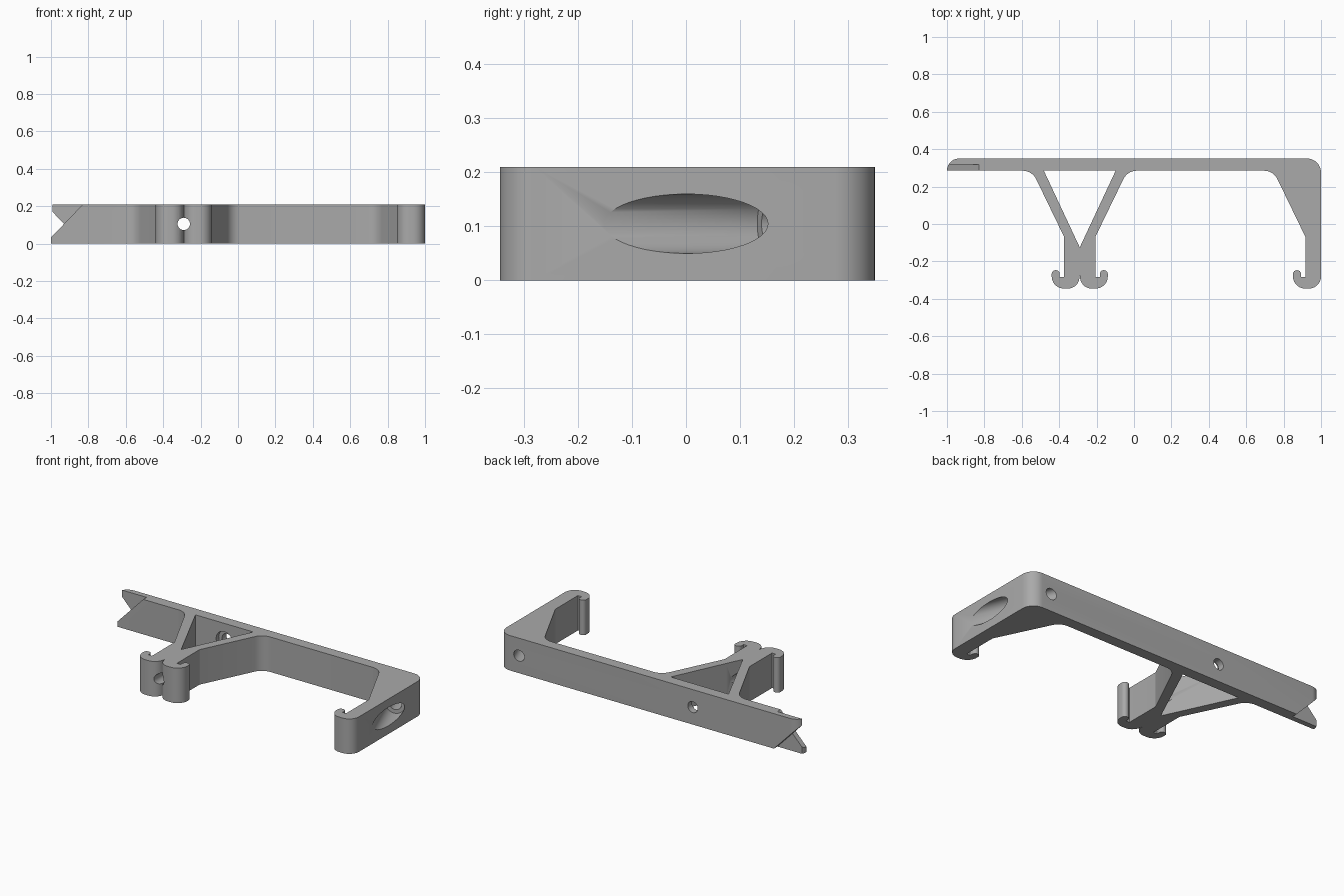
import bpy, bmesh, math
from mathutils import Vector

if "Cube" in bpy.data.objects:
    bpy.data.objects.remove(bpy.data.objects["Cube"])

HEIGHT = 0.21
MID = HEIGHT / 2
STEM_X = -0.29
BAR_FRONT, BAR_BACK = 0.285, 0.35

grey = bpy.data.materials.new("plain grey")
grey.use_nodes = True
grey.diffuse_color = (0.4, 0.4, 0.4, 1)
grey.node_tree.nodes["Principled BSDF"].inputs["Base Color"].default_value = (0.4, 0.4, 0.4, 1)


def rounded(corners):
    """Replace every (x, y, radius) corner by an arc."""
    points = []
    for i, (x, y, r) in enumerate(corners):
        p = Vector((x, y))
        if r == 0:
            points.append(p)
            continue
        a = (Vector(corners[i - 1][:2]) - p).normalized()
        b = (Vector(corners[(i + 1) % len(corners)][:2]) - p).normalized()
        half = a.angle(b) / 2
        centre = p + (a + b).normalized() * (r / math.sin(half))
        start = p + a * (r / math.tan(half)) - centre
        end = p + b * (r / math.tan(half)) - centre
        sweep = math.pi - 2 * half
        steps = max(3, round(sweep / math.radians(9)))
        for k in range(steps + 1):
            t = k / steps
            arc = (start * math.sin((1 - t) * sweep) + end * math.sin(t * sweep)) / math.sin(sweep)
            points.append(centre + arc)
    return points


def prism(name, points, offset):
    """Extrude a loop of 3D points along an offset."""
    mesh = bpy.data.meshes.new(name)
    bm = bmesh.new()
    face = bm.faces.new([bm.verts.new(p) for p in points])
    moved = bmesh.ops.extrude_face_region(bm, geom=[face])["geom"]
    bmesh.ops.translate(bm, vec=offset, verts=[v for v in moved if isinstance(v, bmesh.types.BMVert)])
    bmesh.ops.recalc_face_normals(bm, faces=bm.faces)
    bm.to_mesh(mesh)
    bm.free()
    obj = bpy.data.objects.new(name, mesh)
    bpy.context.collection.objects.link(obj)
    return obj


def drill(start, end, radius):
    """Cylinder cutter between two points."""
    start, end = Vector(start), Vector(end)
    axis = end - start
    bpy.ops.mesh.primitive_cylinder_add(vertices=48, radius=radius, depth=axis.length,
                                        location=(start + end) / 2)
    obj = bpy.context.object
    obj.rotation_mode = 'QUATERNION'
    obj.rotation_quaternion = axis.to_track_quat('Z', 'Y')
    return obj


def cut(target, cutter):
    cutter.hide_render = True
    bpy.context.view_layer.objects.active = target
    mod = target.modifiers.new("cut", 'BOOLEAN')
    mod.operation = 'DIFFERENCE'
    mod.solver = 'EXACT'
    mod.object = cutter
    bpy.ops.object.modifier_apply(modifier=mod.name)
    bpy.data.objects.remove(cutter)


# Hook, stem and flared strut on one side of a centre line, bottom to top
HALF = [(0.008, -0.345, 0.062), (0.15, -0.345, 0.065), (0.15, -0.247, 0.021),
        (0.107, -0.247, 0.021), (0.107, -0.284, 0), (0.083, -0.284, 0),
        (0.083, -0.07, 0.02), (0.255, BAR_FRONT, 0.08)]


def half(centre, side):
    return [(centre + side * x, y, r) for x, y, r in HALF]


# Bracket body: bar, forked double hook and end leg
outline = [(-1, BAR_FRONT, 0)]
outline += half(STEM_X, -1)[::-1] + [(STEM_X, -0.275, 0)] + half(STEM_X, 1)
outline += half(1, -1)[:0:-1]
outline += [(1, -0.345, 0.065), (1, BAR_BACK, 0.075), (-1, BAR_BACK, 0.064)]
body = prism("hook_bracket", [(p.x, p.y, 0) for p in rounded(outline)], (0, 0, HEIGHT))
body.data.materials.append(grey)

# Triangular opening of the fork
tri = [(STEM_X, -0.125), (STEM_X + 0.192, BAR_FRONT), (STEM_X - 0.192, BAR_FRONT)]
cut(body, prism("fork_cutter", [(x, y, -0.1) for x, y in tri], (0, 0, 0.5)))

# Half-lap at the bar end: opposite diagonals in front and back layers
lap = 0.317
diagonal = [(-0.81, 0.23), (-1.05, -0.02), (-1.05, 0.23)]
cut(body, prism("front_lap_cutter", [(x, 0.2, z) for x, z in diagonal], (0, lap - 0.2, 0)))
cut(body, prism("back_lap_cutter", [(x, lap, HEIGHT - z) for x, z in diagonal], (0, 0.1, 0)))

# Screw hole through the fork, with a head recess in the bar
cut(body, drill((STEM_X, -0.5, MID), (STEM_X, 0.5, MID), 0.033))
cut(body, drill((STEM_X, 0.2, MID), (STEM_X, 0.31, MID), 0.055))

# Slanted screw hole through the leg, with a wide scoop on the outer side
slant = Vector((-0.362, 0.932, 0))
entry = Vector((1, 0, MID))
cut(body, drill(entry - slant * 0.5, entry + slant * 0.163, 0.055))
cut(body, drill(entry + slant * 0.1, entry + slant * 0.5, 0.033))

# Smooth curves, sharp edges
bpy.ops.object.select_all(action='DESELECT')
body.select_set(True)
bpy.context.view_layer.objects.active = body
bpy.ops.object.shade_smooth_by_angle(angle=math.radians(30))
